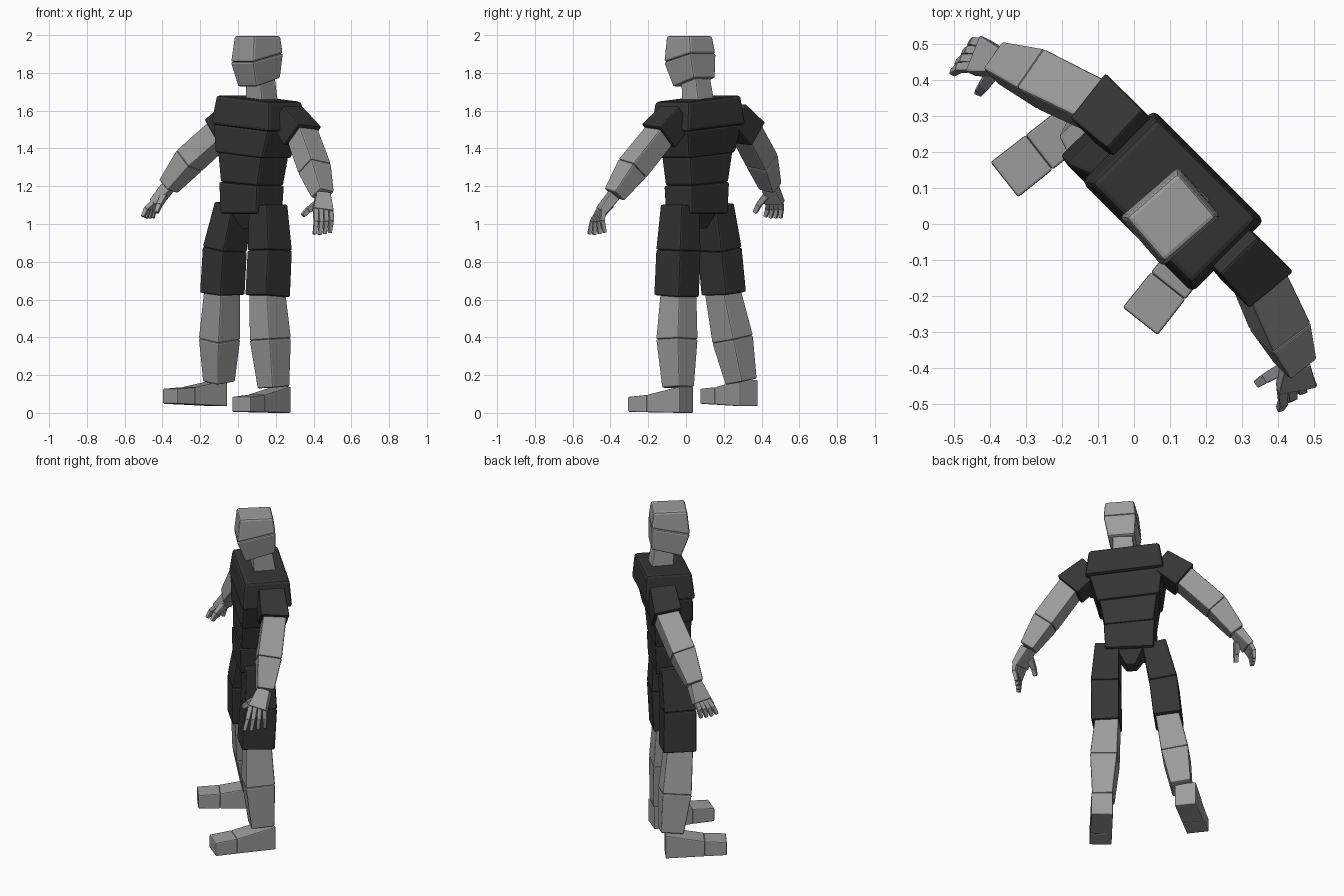
import bpy, bmesh
from mathutils import Vector as V

cube = bpy.data.objects.get("Cube")
if cube:
    bpy.data.objects.remove(cube, do_unlink=True)

UP = V((0, 0, 1))
FWD = V((-0.707, -0.707, 0))      # the figure faces diagonally
LEFT = V((0.707, -0.707, 0))


def material(name, v):
    m = bpy.data.materials.new(name)
    m.use_nodes = True
    m.diffuse_color = (v, v, v, 1)
    m.node_tree.nodes["Principled BSDF"].inputs["Base Color"].default_value = (v, v, v, 1)
    return m


SKIN = material("light_grey_skin", 0.335)
CLOTH = material("dark_grey_cloth", 0.035)


def ring(centre, size, normal, hint):
    """Rectangle across a part: width sideways, depth along the hint."""
    n = V(normal).normalized()
    d = (hint - n * hint.dot(n)).normalized()
    w = d.cross(n)
    return [V(centre) + w * (i * size[0] / 2) + d * (j * size[1] / 2)
            for i, j in ((-1, -1), (1, -1), (1, 1), (-1, 1))]


def block(name, c0, s0, n0, c1, s1, n1, hint, mat, bevel):
    """Tapered, bevelled box between two rectangles."""
    bm = bmesh.new()
    a = [bm.verts.new(p) for p in ring(c0, s0, n0, hint)]
    b = [bm.verts.new(p) for p in ring(c1, s1, n1, hint)]
    bm.faces.new(a)
    bm.faces.new(b)
    for i in range(4):
        k = (i + 1) % 4
        bm.faces.new((a[i], a[k], b[k], b[i]))
    bmesh.ops.recalc_face_normals(bm, faces=bm.faces)
    me = bpy.data.meshes.new(name)
    bm.to_mesh(me)
    bm.free()
    me.materials.append(mat)
    ob = bpy.data.objects.new(name, me)
    bpy.context.collection.objects.link(ob)
    mod = ob.modifiers.new("Bevel", "BEVEL")
    mod.width = bevel
    mod.segments = 2


def chain(names, pts, sizes, hint, mats, bevel):
    """Blocks joined end to end with mitred joints."""
    pts = [V(p) for p in pts]
    dirs = [(q - p).normalized() for p, q in zip(pts, pts[1:])]
    norms = [dirs[0]] + [p + q for p, q in zip(dirs, dirs[1:])] + [dirs[-1]]
    for i, name in enumerate(names):
        s0, s1 = sizes[i] if isinstance(sizes[i][0], tuple) else (sizes[i], sizes[i + 1])
        block(name, pts[i], s0, norms[i], pts[i + 1], s1, norms[i + 1], hint, mats[i], bevel)


# Torso, leaning slightly to its left
lean = UP + LEFT * 0.09
half_lean = UP + LEFT * 0.07
block("upper_chest", (0.108, 0.063, 1.508), (0.44, 0.285), lean,
      (0.112, 0.063, 1.665), (0.395, 0.255), lean, FWD, CLOTH, 0.016)
block("lower_chest", (0.08, 0.06, 1.363), (0.35, 0.225), lean,
      (0.1, 0.065, 1.512), (0.41, 0.25), lean, FWD, CLOTH, 0.012)
block("abdomen", (0.074, 0.058, 1.213), (0.275, 0.2), half_lean,
      (0.08, 0.06, 1.367), (0.325, 0.21), lean, FWD, CLOTH, 0.01)
block("waist", (0.07, 0.057, 1.055), (0.27, 0.2), UP,
      (0.072, 0.057, 1.213), (0.285, 0.21), half_lean, FWD, CLOTH, 0.01)
block("crotch", (0.07, 0.06, 0.975), (0.06, 0.09), UP,
      (0.07, 0.057, 1.08), (0.17, 0.17), UP, FWD, CLOTH, 0.008)

# Neck and head, turned and nodding a little
HEAD = V((-0.755, -0.656, 0))
nod = UP + HEAD * 0.22
block("neck", (0.13, 0.07, 1.6), (0.125, 0.13), UP,
      (0.117, 0.048, 1.8), (0.11, 0.11), UP, FWD, SKIN, 0.008)
block("jaw", (0.112, 0.043, 1.75), (0.15, 0.175), UP + HEAD * 0.28,
      (0.1, 0.02, 1.88), (0.182, 0.22), nod, HEAD, SKIN, 0.009)
block("skull", (0.1, 0.02, 1.88), (0.182, 0.22), nod,
      (0.103, 0.018, 1.996), (0.162, 0.188), UP, HEAD, SKIN, 0.012)

# Legs: hip, thigh, shorts hem; then knee, calf, ankle
legs = {
    "left": ([(0.16, -0.032, 1.1), (0.168, -0.04, 0.86), (0.157, -0.05, 0.618)],
             [(0.156, -0.04, 0.63), (0.171, -0.048, 0.39), (0.188, -0.042, 0.135)]),
    "right": ([(-0.023, 0.152, 1.1), (-0.07, 0.178, 0.865), (-0.083, 0.2, 0.63)],
              [(-0.085, 0.195, 0.64), (-0.098, 0.247, 0.39), (-0.101, 0.292, 0.165)]),
}
for side, (shorts, calf) in legs.items():
    chain([side + "_shorts_upper", side + "_shorts_lower"], shorts,
          [(0.135, 0.16), (0.158, 0.183), (0.156, 0.187)], FWD, [CLOTH] * 2, 0.009)
    chain([side + "_knee", side + "_calf"], calf,
          [(0.132, 0.145), (0.152, 0.165), (0.115, 0.13)], FWD, [SKIN] * 2, 0.008)


# Feet: heel block and toe block
def foot(side, heel, toe, heel_base, toe_base):
    heel, toe = V(heel), V(toe)
    d = (toe - heel).normalized()
    mid = heel.lerp(toe, 0.64)
    mid_base = (heel_base + 2 * toe_base) / 3
    hs, ms, ts = (0.12, 0.14), (0.122, 0.092), (0.124, 0.08)
    heel.z, mid.z, toe.z = heel_base + 0.07, mid_base + 0.046, toe_base + 0.04
    block(side + "_foot", heel, hs, d, mid, ms, d, UP, SKIN, 0.006)
    block(side + "_toes", mid, ms, d, toe, ts, d, UP, SKIN, 0.006)


foot("left", (0.233, 0.003, 0), (0.017, -0.27, 0), 0, 0.005)
foot("right", (-0.092, 0.334, 0), (-0.36, 0.123, 0), 0.035, 0.048)

# Arms: shoulder, sleeve hem, elbow, wrist
arms = {
    "left": [(0.258, -0.055, 1.572), (0.343, -0.145, 1.465), (0.405, -0.283, 1.295), (0.448, -0.38, 1.155)],
    "right": [(0.003, 0.235, 1.582), (-0.095, 0.323, 1.483), (-0.258, 0.402, 1.335), (-0.37, 0.447, 1.197)],
}
for side, pts in arms.items():
    chain([side + "_sleeve", side + "_upper_arm", side + "_forearm"], pts,
          [((0.14, 0.145), (0.16, 0.16)), ((0.125, 0.13), (0.125, 0.135)), ((0.125, 0.135), (0.085, 0.095))],
          FWD, [CLOTH, SKIN, SKIN], 0.008)


# Hands: palm, four fingers spread from index to little, and a thumb
def hand(side, wrist, knuckles, tips, thumb, palm_out):
    k0, k1 = V(knuckles[0]), V(knuckles[1])
    t0, t1 = V(tips[0]), V(tips[1])
    across = (k0 - k1).normalized()
    out = V(palm_out)
    chain([side + "_palm"], [wrist, (k0 + k1) / 2], [(0.06, 0.075), (0.042, 0.11)],
          across, [SKIN], 0.006)
    for i, label in enumerate(("index", "middle", "ring", "little")):
        f = i / 3
        a, b = k0.lerp(k1, f), t0.lerp(t1, f)
        reach = 1 - 0.12 * abs(f - 0.4)
        b = a + (b - a) * reach
        a = a + (a - b) * 0.1
        chain([f"{side}_{label}_base", f"{side}_{label}_tip"], [a, a.lerp(b, 0.5) + out * 0.012, b],
              [(0.026, 0.026), (0.024, 0.024), (0.019, 0.019)], across, [SKIN] * 2, 0.003)
    a, b = V(thumb[0]), V(thumb[1])
    chain([side + "_thumb_base", side + "_thumb_tip"], [a, a.lerp(b, 0.55) + across * 0.008, b],
          [(0.034, 0.034), (0.028, 0.028), (0.022, 0.022)], out, [SKIN] * 2, 0.003)


hand("left", arms["left"][3], [(0.41, -0.465, 1.065), (0.49, -0.437, 1.07)],
     [(0.405, -0.515, 0.94), (0.485, -0.43, 0.945)],
     [(0.415, -0.4, 1.105), (0.343, -0.443, 1.045)], (0.5, -0.8, 0))
hand("right", arms["right"][3], [(-0.452, 0.435, 1.11), (-0.418, 0.5, 1.115)],
     [(-0.506, 0.42, 1.035), (-0.455, 0.5, 1.025)],
     [(-0.39, 0.425, 1.15), (-0.432, 0.365, 1.06)], (-0.85, 0.4, 0.2))
